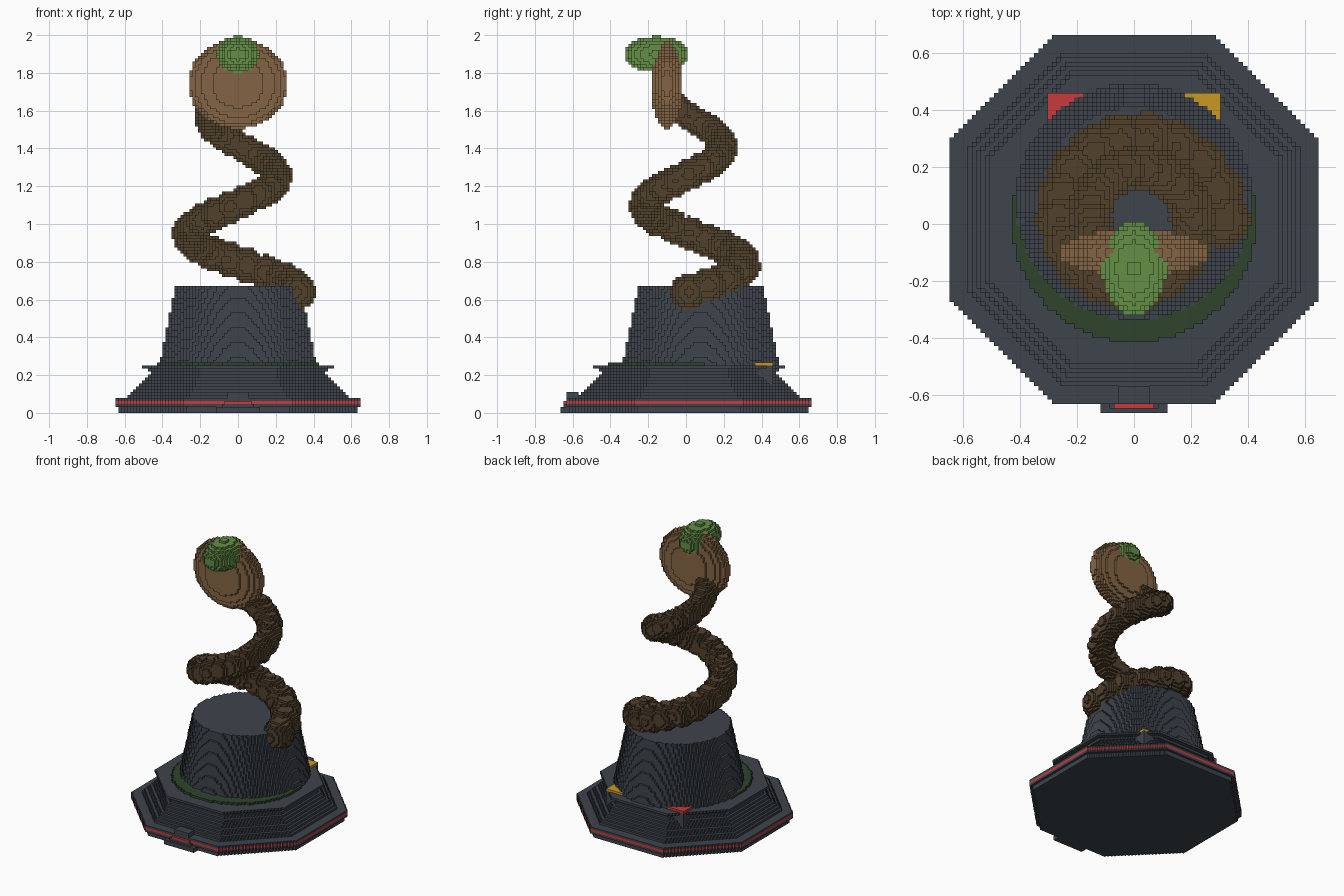
import bpy
import math
from itertools import product

cube = bpy.data.objects.get("Cube")
if cube:
    bpy.data.objects.remove(cube, do_unlink=True)

H = 1 / 64          # edge length of one block
solid = {}          # block position -> part name


def material(name, rgb):
    linear = [(c / 255 / 12.92) if c < 11 else ((c / 255 + 0.055) / 1.055) ** 2.4 for c in rgb]
    mat = bpy.data.materials.new(name)
    mat.use_nodes = True
    mat.diffuse_color = (*linear, 1)
    bsdf = mat.node_tree.nodes["Principled BSDF"]
    bsdf.inputs["Base Color"].default_value = (*linear, 1)
    bsdf.inputs["Roughness"].default_value = 0.9
    return mat


slate = material("slate grey", (62, 68, 76))
red = material("signal red", (200, 58, 60))
gold = material("gold", (200, 154, 36))
moss = material("dark moss", (46, 68, 44))
bark = material("dark bark", (82, 65, 44))
tan = material("tan", (132, 100, 68))
leaf = material("leaf green", (100, 143, 70))


def box(part, xs, ys, zs):
    """Fill an inclusive range of blocks."""
    for cell in product(*(range(a, b + 1) for a, b in (xs, ys, zs))):
        solid[cell] = part


def octagon(part, k, r, cy=1):
    limit = round((r + 0.5) * math.sqrt(2))
    for i, j in product(range(-r, r + 1), repeat=2):
        if abs(i) + abs(j) <= limit:
            solid[i, j + cy, k] = part


def disc(part, k, r, cy):
    n = int(r) + 1
    for i, j in product(range(-n, n + 1), repeat=2):
        if i * i + j * j <= r * r:
            solid[i, j + cy, k] = part


def ellipsoid(part, centre, radii):
    """Fill an ellipsoid given in block units."""
    spans = [range(math.floor(c - r), math.ceil(c + r) + 1) for c, r in zip(centre, radii)]
    for cell in product(*spans):
        if sum(((p - c) / r) ** 2 for p, c, r in zip(cell, centre, radii)) <= 1:
            solid[cell] = part


# Octagonal base plate with a glowing edge line
for k in range(5):
    octagon("base_plate", k, 40 if k < 2 else 41)
octagon("edge_line", 3, 41)
octagon("base_plate", 3, 40)

# Sloped skirt and overhanging collar
for k in range(5, 14):
    octagon("skirt", k, 42 - k)
octagon("collar", 14, 30)
octagon("collar", 15, 32)

# Square rear corners under the collar, with coloured corner markers on top
box("rear_corners", (-19, 19), (2, 29), (5, 15))
for name, side in (("right_marker", -1), ("left_marker", 1)):
    for i, j in product(range(9, 20), range(23, 30)):
        if i * i + (j - 5) ** 2 > 26.5 ** 2:
            solid[side * i, j, 16] = name

# Front step, its lit tab and a small knob
box("front_step", (-7, 7), (-42, -39), (0, 1))
box("front_step", (-5, 5), (-41, -41), (2, 2))
box("front_tab", (-4, 4), (-41, -41), (3, 3))
box("front_knob", (-3, 3), (-40, -37), (5, 6))

# Moss ring and tapered pot
disc("moss_ring", 16, 27.6, 1)
for k in range(16, 43):
    disc("pot", k, 26.5 - 5.2 * (k - 16) / 26, 5)

# Spiral stalk of overlapping beads
BEADS = 29
for n in range(BEADS + 1):
    t = n / BEADS
    turn = math.radians(580 * t)
    reach = 20 - 11 * t
    bead = 6.2 - 1.5 * t
    ellipsoid("spiral_stalk",
              (reach * math.cos(turn), 1 + reach * math.sin(turn), 40.5 + 64 * t),
              (bead, bead, bead))

# Disc-shaped head with a leafy tuft
ellipsoid("head_disc", (0, -6.5, 111), (17, 5.3, 15.3))
ellipsoid("leaf_tuft", (0, -10, 121), (7.2, 10.6, 6.1))

# Each face direction with the corners of its square, wound outwards
SIDES = []
for axis in range(3):
    u, v = (axis + 1) % 3, (axis + 2) % 3
    for sign in (0, 1):
        ring = [(0, 0), (1, 0), (1, 1), (0, 1)]
        corners = []
        for a, b in ring if sign else ring[::-1]:
            corner = [0, 0, 0]
            corner[axis], corner[u], corner[v] = sign, a, b
            corners.append(corner)
        step = [0, 0, 0]
        step[axis] = 2 * sign - 1
        SIDES.append((step, corners))


def build(part, mat):
    """Turn the exposed block sides of one part into a mesh object."""
    index, faces = {}, []
    for (x, y, z), owner in solid.items():
        if owner != part:
            continue
        for (dx, dy, dz), corners in SIDES:
            if (x + dx, y + dy, z + dz) not in solid:
                faces.append([index.setdefault((x + a, y + b, z + c), len(index))
                              for a, b, c in corners])
    verts = [((x - 0.5) * H, (y - 0.5) * H, z * H) for x, y, z in index]
    mesh = bpy.data.meshes.new(part)
    mesh.from_pydata(verts, [], faces)
    mesh.materials.append(mat)
    mesh.update()
    bpy.context.collection.objects.link(bpy.data.objects.new(part, mesh))


PARTS = {
    "base_plate": slate, "skirt": slate, "collar": slate, "rear_corners": slate,
    "front_step": slate, "front_knob": slate, "pot": slate,
    "edge_line": red, "front_tab": red, "right_marker": red, "left_marker": gold,
    "moss_ring": moss, "spiral_stalk": bark, "head_disc": tan, "leaf_tuft": leaf,
}
for part, mat in PARTS.items():
    build(part, mat)
